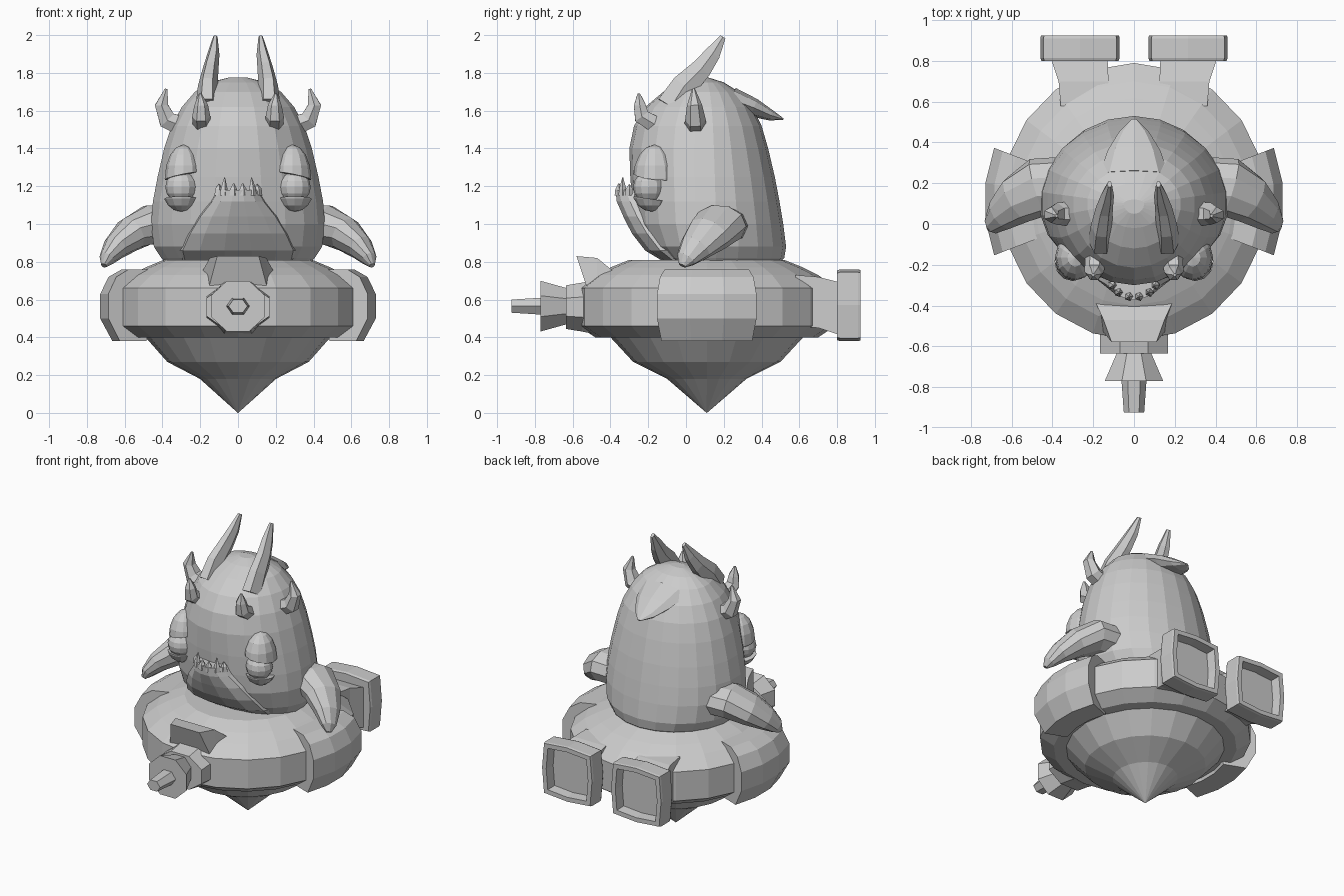
import bpy, bmesh, math
from mathutils import Vector

if "Cube" in bpy.data.objects:
    bpy.data.objects.remove(bpy.data.objects["Cube"])

grey = bpy.data.materials.new("light_grey")
grey.diffuse_color = (0.6, 0.6, 0.6, 1)
grey.use_nodes = True
grey.node_tree.nodes["Principled BSDF"].inputs["Base Color"].default_value = grey.diffuse_color
CY = 0.11  # ring centre in y


def finish(name, bm):
    bmesh.ops.remove_doubles(bm, verts=bm.verts, dist=0.0005)
    bmesh.ops.recalc_face_normals(bm, faces=bm.faces)
    me = bpy.data.meshes.new(name)
    bm.to_mesh(me)
    bm.free()
    me.materials.append(grey)
    ob = bpy.data.objects.new(name, me)
    bpy.context.collection.objects.link(ob)
    return ob


def loft(name, sections, closed=False):
    """Skin a list of equal closed loops, capping both ends."""
    bm = bmesh.new()
    rows = [[bm.verts.new(p) for p in s] for s in sections]
    n = len(rows[0])
    pairs = list(zip(rows, rows[1:])) + ([(rows[-1], rows[0])] if closed else [])
    for a, b in pairs:
        for i in range(n):
            j = (i + 1) % n
            bm.faces.new((a[i], a[j], b[j], b[i]))
    if not closed:
        bm.faces.new(rows[0])
        bm.faces.new(rows[-1])
    return finish(name, bm)


def tube(name, pts, radii, n=8, across=(1, 0, 0), squash=1.0):
    """Tapered limb along a path; squash scales the axis away from 'across'."""
    pts = [Vector(p) for p in pts]
    secs = []
    for i, p in enumerate(pts):
        d = (pts[min(i + 1, len(pts) - 1)] - pts[max(i - 1, 0)]).normalized()
        u = Vector(across)
        u = (u - d * u.dot(d)).normalized()
        v = d.cross(u)
        secs.append([p + radii[i] * (u * math.cos(t) + v * squash * math.sin(t))
                     for t in (2 * math.pi * k / n for k in range(n))])
    return loft(name, secs)


def ball(name, c, scale, u=12, v=8, cut=None):
    bm = bmesh.new()
    bmesh.ops.create_uvsphere(bm, u_segments=u, v_segments=v, radius=1)
    for w in bm.verts:
        w.co = Vector([c[k] + w.co[k] * scale[k] for k in range(3)])
    if cut:
        geom = bm.verts[:] + bm.edges[:] + bm.faces[:]
        bmesh.ops.bisect_plane(bm, geom=geom, plane_co=cut[0], plane_no=cut[1],
                               clear_outer=True)
        bmesh.ops.holes_fill(bm, edges=[e for e in bm.edges if e.is_boundary])
    return finish(name, bm)


def ring_loop(r, z, n=20):
    return [(0.96 * r * math.sin(2 * math.pi * k / n),
             CY + r * math.cos(2 * math.pi * k / n), z) for k in range(n)]


def y_loop(cx, y, cz, rx, rz, n=8, off=0.5):
    return [(cx + rx * math.cos(2 * math.pi * (k + off) / n), y,
             cz + rz * math.sin(2 * math.pi * (k + off) / n)) for k in range(n)]


# Hover ring with its pointed underside
loft("hover_ring", [ring_loop(r, z) for r, z in (
    (0.001, 0.0), (0.21, 0.18), (0.39, 0.27), (0.51, 0.40), (0.59, 0.40),
    (0.68, 0.46), (0.68, 0.66), (0.59, 0.73), (0.51, 0.77), (0.41, 0.81))])

# Raised bands wrapped round each side of the ring
band = [(0.44, 0.74), (0.48, 0.76), (0.62, 0.76), (0.69, 0.72), (0.735, 0.63),
        (0.735, 0.50), (0.67, 0.38), (0.52, 0.38), (0.5, 0.45)]
for s, side in ((1, "right"), (-1, "left")):
    loft(side + "_band", [[(s * r * math.cos(a), CY + r * math.sin(a), z) for r, z in band]
                          for a in (math.radians(d) for d in (-21, -7, 7, 21))])

# Front mount: hood, flange, flared muzzle and nozzle
loft("front_hood", [
    [(s * w, y, z) for s, w, y, z in
     ((-1, .20, -.36, .73), (1, .20, -.36, .73), (1, .20, -.36, .5), (-1, .20, -.36, .5))],
    [(-.15, -.47, .82), (.15, -.47, .82), (.18, -.47, .42), (-.18, -.47, .42)],
    [(-.11, -.58, .83), (.11, -.58, .83), (.15, -.53, .68), (-.15, -.53, .68)]])
loft("front_flange", [y_loop(0, -0.42, 0.56, 0.20, 0.17),
                      y_loop(0, -0.55, 0.56, 0.18, 0.14),
                      y_loop(0, -0.635, 0.56, 0.18, 0.125)])
loft("front_muzzle", [y_loop(0, -0.62, 0.565, 0.085, 0.10),
                      y_loop(0, -0.77, 0.565, 0.155, 0.145)])
loft("front_nozzle", [y_loop(0, -0.76, 0.565, 0.062, 0.052, 6, 0),
                      y_loop(0, -0.925, 0.565, 0.05, 0.04, 6, 0)])


# Rear thrusters: arm plus hollow square bell
def bell(cx, y, k):
    return [(cx + k * x, y, 0.57 + k * z) for x, z in (
        (.18, .175), (0, .19), (-.18, .175), (-.195, 0),
        (-.18, -.175), (0, -.19), (.18, -.175), (.195, 0))]


for s, side in ((1, "right"), (-1, "left")):
    loft(side + "_thruster_arm", [
        [(s * x, y, z) for x, z in ((x0, z0), (x1, z0), (x1, z1), (x0, z1))]
        for y, x0, x1, z0, z1 in ((.58, .12, .36, .46, .73), (.70, .125, .37, .45, .72),
                                  (.82, .13, .41, .41, .69))])
    cx = s * 0.265
    loft(side + "_thruster_bell", [bell(cx, y, k) for y, k in (
        (.80, .97), (.815, 1), (.91, 1), (.925, .98), (.925, .82), (.86, .78))])


# Body: egg-shaped loft, row = height, half width, front y, back y
def body_loop(z, w, yf, yb, n=22):
    mid = 0.1
    out = []
    for k in range(n):
        a = 2 * math.pi * k / n
        c = math.cos(a)
        out.append((w * math.sin(a), mid + (yb - mid) * c if c > 0 else mid + (mid - yf) * c, z))
    return out


loft("body", [body_loop(*r) for r in (
    (.76, .36, -.05, .46), (.82, .41, -.14, .52), (.88, .45, -.21, .53), (1.0, .465, -.27, .515),
    (1.12, .455, -.285, .495), (1.25, .43, -.295, .47), (1.40, .395, -.30, .435),
    (1.52, .355, -.275, .40), (1.62, .30, -.215, .35), (1.70, .23, -.12, .28),
    (1.75, .15, -.02, .20), (1.775, .05, .05, .12))])


# Lower jaw, a shovel narrowing up to the lip, with small teeth
def jaw_loop(z, w, yf, yb, n=7):
    return [(-w * math.cos(math.pi * k / n), yb + (yf - yb) * math.sin(math.pi * k / n) ** 0.8, z)
            for k in range(n + 1)]


loft("lower_jaw", [jaw_loop(*r) for r in (
    (.80, .31, -.12, .0), (.86, .325, -.22, -.05), (.95, .28, -.29, -.12),
    (1.04, .22, -.335, -.18), (1.12, .15, -.37, -.22), (1.18, .11, -.375, -.26))])
for s in (-1, 1):
    for x, y, h in ((.025, -.355, 1.215), (.075, -.335, 1.245), (.105, -.30, 1.21)):
        tube("tooth", [(s * x, y, 1.15), (s * x, y, 1.185), (s * x * .95, y, h)],
             [.024, .02, .003], 5)

for s, side in ((1, "right"), (-1, "left")):
    # Eye with heavy upper lid and lower lid
    ball(side + "_eye", (s * .30, -.195, 1.195), (.085, .085, .085))
    ball(side + "_upper_lid", (s * .288, -.165, 1.24), (.10, .115, .18), 12, 8,
         ((s * .30, -.2, 1.255), (-s * .2, -.1, -1)))
    ball(side + "_lower_lid", (s * .30, -.18, 1.18), (.10, .105, .115), 12, 8,
         ((s * .30, -.2, 1.135), (0, .15, 1)))

    # Arms, drooping forward over the ring
    tube(side + "_arm", [(s * .34, .19, .99), (s * .47, .18, .995), (s * .57, .12, .945),
                         (s * .65, .05, .875), (s * .695, .0, .815), (s * .71, -.02, .78)],
         [.14, .145, .125, .09, .055, .02], 10, (0, 1, 0), 0.75)

    # Horns: tall crown horn, brow horn, temple horn
    tube(side + "_crown_horn", [(s * .165, -.08, 1.62), (s * .16, -.01, 1.73), (s * .145, .08, 1.82),
                                (s * .13, .14, 1.90), (s * .12, .195, 1.99)],
         [.06, .052, .042, .032, .012], 6, (1, 0, 0), 1.5)
    tube(side + "_brow_horn", [(s * .19, -.17, 1.53), (s * .195, -.235, 1.57),
                               (s * .195, -.245, 1.63), (s * .20, -.25, 1.69)],
         [.05, .048, .036, .008], 6)
    tube(side + "_temple_horn", [(s * .30, .05, 1.52), (s * .375, .05, 1.55),
                                 (s * .405, .045, 1.63), (s * .38, .04, 1.715)],
         [.06, .055, .04, .008], 6, (0, 1, 0))

# Swept-back crest on the rear of the head
tube("back_crest", [(0, .24, 1.66), (0, .36, 1.615), (0, .45, 1.575), (0, .515, 1.555)],
     [.17, .13, .075, .012], 8, (1, 0, 0), 0.38)
